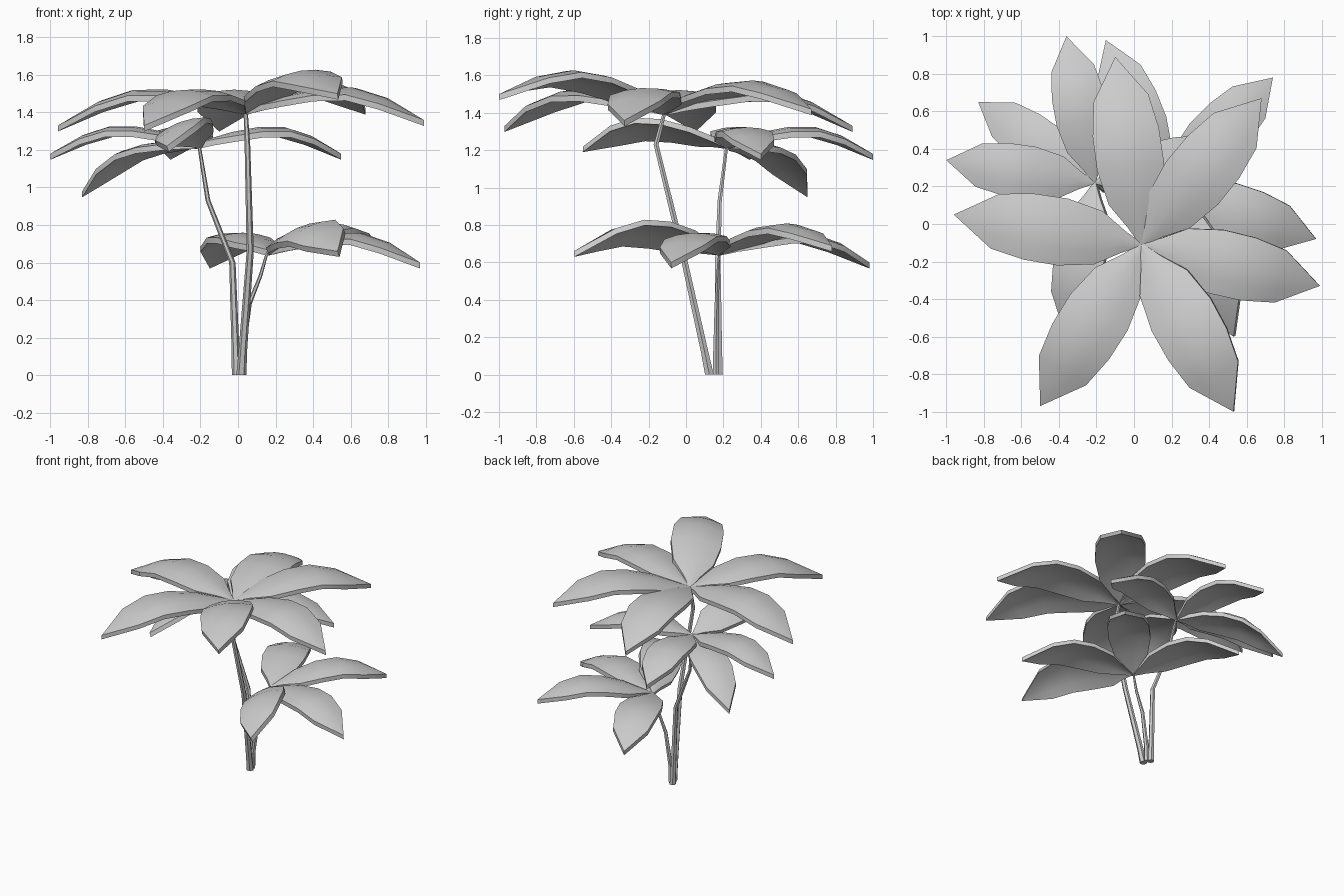
import bpy, bmesh, math
from mathutils import Vector

cube = bpy.data.objects.get("Cube")
if cube:
    bpy.data.objects.remove(cube, do_unlink=True)

GREY = (0.6, 0.6, 0.6, 1.0)
mat = bpy.data.materials.new("plain_grey")
mat.use_nodes = True
mat.diffuse_color = GREY
bsdf = next(n for n in mat.node_tree.nodes if n.type == 'BSDF_PRINCIPLED')
bsdf.inputs["Base Color"].default_value = GREY
bsdf.inputs["Roughness"].default_value = 0.8

UP = Vector((0, 0, 1))
# Leaf stations: position along the leaf, half width, arch height (all per unit length)
PROFILE = [(0, 0.008, 0), (0.1, 0.06, 0.04), (0.23, 0.142, 0.088), (0.42, 0.178, 0.138),
           (0.6, 0.176, 0.152), (0.78, 0.146, 0.108), (1, 0, 0)]
COLUMNS = (-1, -0.5, 0, 0.5, 1)


def finish(bm, name, angle):
    bmesh.ops.recalc_face_normals(bm, faces=bm.faces)
    mesh = bpy.data.meshes.new(name)
    bm.to_mesh(mesh)
    bm.free()
    mesh.materials.append(mat)
    obj = bpy.data.objects.new(name, mesh)
    bpy.context.collection.objects.link(obj)
    bpy.ops.object.select_all(action='DESELECT')
    obj.select_set(True)
    bpy.context.view_layer.objects.active = obj
    bpy.ops.object.shade_smooth_by_angle(angle=math.radians(angle))
    return obj


def leaf(name, base, tip, roll=0):
    """Arched leaf blade from base to tip, rolled about its own axis, with a thick rim."""
    base, tip = Vector(base), Vector(tip)
    axis = tip - base
    flat = Vector((axis.x, axis.y, 0))
    length = flat.length
    side = UP.cross(flat.normalized())
    r = math.radians(roll)
    across = side * math.cos(r) + UP * math.sin(r)
    lift = UP * math.cos(r) - side * math.sin(r)
    bm = bmesh.new()
    top, under = [], []
    for t, w, h in PROFILE:
        cols = COLUMNS if w else (0,)
        for rows, drop in ((top, 0), (under, 0.032)):
            row = []
            for c in cols:
                sag = 0.03 * c * c * w / 0.178
                p = base + axis * t + across * (c * w * length)
                p += UP * (h * length) - lift * (sag * length + drop)
                row.append(bm.verts.new(p))
            rows.append(row)
    last = len(COLUMNS) - 1
    for rows in (top, under):
        for a, b in zip(rows, rows[1:]):
            for i in range(last):
                if len(b) > 1:
                    bm.faces.new((a[i], a[i + 1], b[i + 1], b[i]))
                else:
                    bm.faces.new((a[i], a[i + 1], b[0]))
    # rim along both sides and across the base
    for k in (0, -1):
        for i in range(len(top) - 1):
            bm.faces.new((top[i][k], top[i + 1][k], under[i + 1][k], under[i][k]))
    for i in range(last):
        bm.faces.new((top[0][i], top[0][i + 1], under[0][i + 1], under[0][i]))
    finish(bm, name, 35)


def stem(name, path, r0, r1, sides=6):
    """Tapered bent stalk with flat ends."""
    bm = bmesh.new()
    rings = []
    for k, p in enumerate(path):
        rad = r0 + (r1 - r0) * k / (len(path) - 1)
        ring = []
        for s in range(sides):
            a = math.tau * s / sides
            ring.append(bm.verts.new(Vector(p) + Vector((math.cos(a), math.sin(a), 0)) * rad))
        rings.append(ring)
    for a, b in zip(rings, rings[1:]):
        for s in range(sides):
            n = (s + 1) % sides
            bm.faces.new((a[s], a[n], b[n], b[s]))
    bm.faces.new(rings[0])
    bm.faces.new(rings[-1])
    finish(bm, name, 30)


# Stalks
TOP, MID, LOW = (0.04, -0.11, 1.42), (-0.21, 0.22, 1.24), (0.16, 0.18, 0.67)
stem("tall_stem", [(0.018, 0.125, 0), (0.025, 0.1, 0.12), (0.065, -0.02, 0.66),
                   (0.05, -0.16, 1.23), TOP], 0.027, 0.011)
stem("middle_stem", [(-0.008, 0.175, 0), (-0.013, 0.175, 0.12), (-0.03, 0.17, 0.6),
                     (-0.16, 0.18, 0.93), MID], 0.025, 0.009)
stem("short_stem", [(0.015, 0.16, 0), (0.02, 0.16, 0.12), (0.06, 0.165, 0.38),
                    (0.12, 0.17, 0.53), LOW], 0.02, 0.007)

# Leaf clusters: tip position and roll
CLUSTERS = {
    "top_leaf": (TOP, [((-0.96, 0.05, 1.33), 0), ((-0.5, -0.97, 1.33), 0),
                       ((0.53, -1.0, 1.5), 8), ((0.99, -0.33, 1.36), 3),
                       ((0.68, 0.67, 1.42), 0), ((-0.1, 0.89, 1.33), 0)]),
    "middle_leaf": (MID, [((0.55, 0.4, 1.18), 0), ((-0.36, 1.0, 1.18), 0),
                          ((-0.83, 0.65, 0.98), 0), ((-1.0, 0.34, 1.18), 0),
                          ((-0.38, -0.55, 1.22), 20)]),
    "low_leaf": (LOW, [((0.97, -0.08, 0.6), 3), ((0.53, -0.6, 0.66), 22),
                       ((0.74, 0.78, 0.69), 0), ((-0.15, 0.98, 0.6), 0)]),
}
for name, (base, tips) in CLUSTERS.items():
    for i, (tip, roll) in enumerate(tips):
        leaf(f"{name}_{i + 1}", base, tip, roll)
